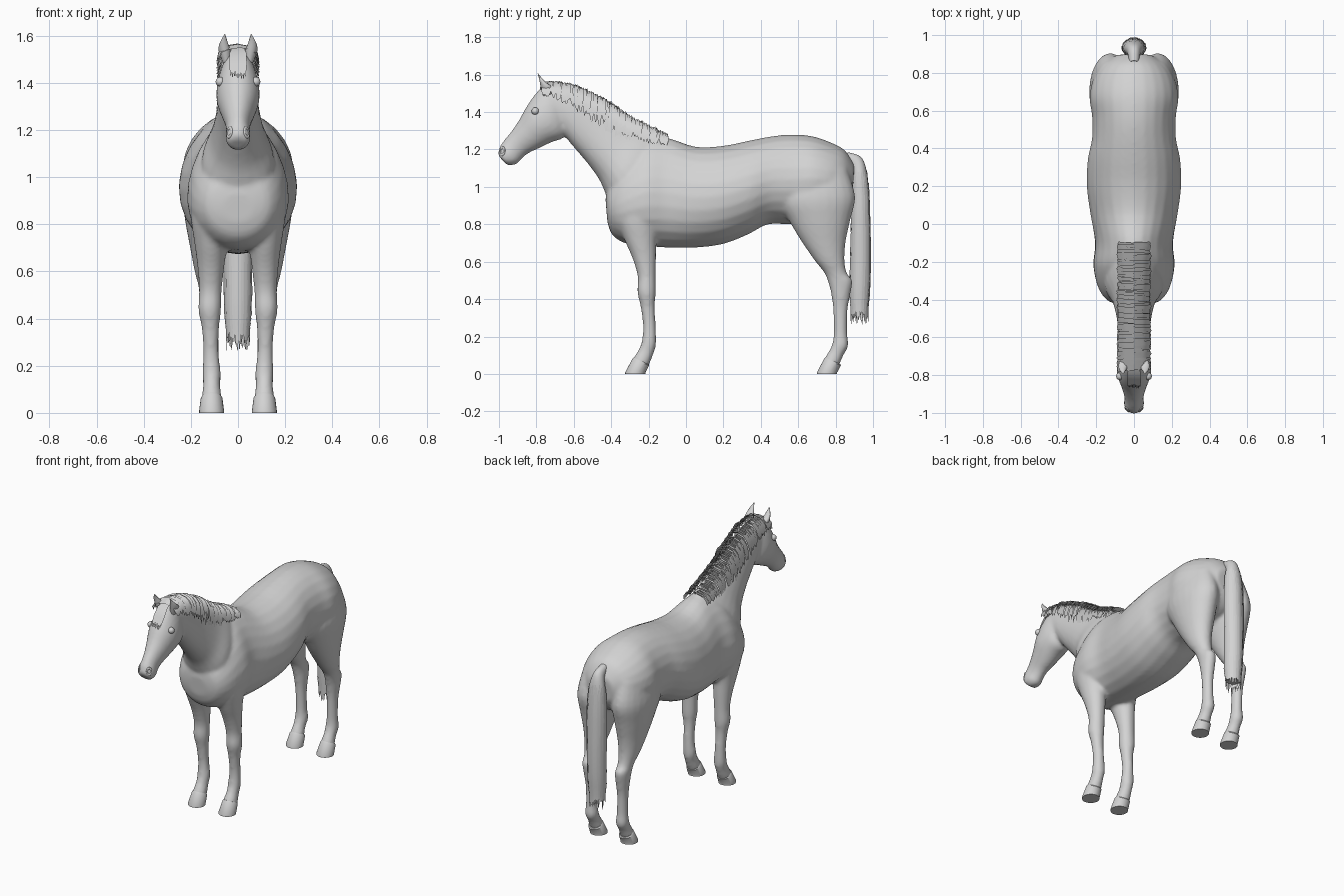
import bpy, bmesh, math, random
from mathutils import Vector

random.seed(4)
coat = bpy.data.materials.new("grey coat")
coat.diffuse_color = (0.65, 0.65, 0.65, 1)


def spline(rows, t):
    """Catmull-Rom interpolation through rows of numbers, t counted in rows."""
    i = min(int(t), len(rows) - 2)
    f = t - i
    p = [rows[max(0, min(len(rows) - 1, i + k))] for k in (-1, 0, 1, 2)]
    return [0.5 * (2 * b + (c - a) * f + (2 * a - 5 * b + 4 * c - d) * f * f
                   + (3 * b - a - 3 * c + d) * f ** 3) for a, b, c, d in zip(*p)]


def loft(bm, rows, cx=0.0, sides=24, steps=4):
    """Closed tube; a row is edge A (y, z), edge B (y, z), half width, taper, x centre."""
    rings = []
    n = (len(rows) - 1) * steps
    for s in range(n + 1):
        ay, az, by, bz, w, k, x0 = spline(rows, s / steps)
        ring = []
        for j in range(sides):
            a = 2 * math.pi * j / sides
            m = (1 + math.sin(a)) / 2
            x = cx * x0 + max(w, .002) * math.cos(a) * (1 - k * math.sin(a))
            ring.append(bm.verts.new((x, by + (ay - by) * m, bz + (az - bz) * m)))
        rings.append(ring)
    faces = [bm.faces.new((p[j], p[(j + 1) % sides], q[(j + 1) % sides], q[j]))
             for p, q in zip(rings, rings[1:]) for j in range(sides)]
    faces += [bm.faces.new(rings[0]), bm.faces.new(rings[-1])]
    bmesh.ops.recalc_face_normals(bm, faces=faces)


def lock(bm, path, side, width):
    """Thin tapering ribbon of hair along a path."""
    prev = None
    for i, p in enumerate(path):
        h = side * width * (0.5 if i < len(path) - 1 else 0.12)
        cur = (bm.verts.new(p - h), bm.verts.new(p + h))
        if prev:
            bm.faces.new((prev[0], prev[1], cur[1], cur[0]))
        prev = cur


def finish(bm, name, angle=None):
    me = bpy.data.meshes.new(name)
    bm.to_mesh(me)
    bm.free()
    me.materials.append(coat)
    ob = bpy.data.objects.new(name, me)
    bpy.context.collection.objects.link(ob)
    if angle:
        bpy.ops.object.select_all(action='DESELECT')
        ob.select_set(True)
        bpy.context.view_layer.objects.active = ob
        bpy.ops.object.shade_smooth_by_angle(angle=math.radians(angle))
    return ob


torso = [(-.43, .93, -.42, .81, .07, 0, 0), (-.415, 1.02, -.395, .745, .14, 0, 0),
         (-.34, 1.14, -.33, .70, .19, .1, 0), (-.22, 1.25, -.22, .685, .212, .2, 0),
         (-.1, 1.262, -.1, .675, .203, .2, 0), (.05, 1.215, .05, .675, .23, .1, 0),
         (.2, 1.22, .2, .695, .25, .05, 0), (.35, 1.25, .33, .745, .245, .05, 0),
         (.47, 1.272, .44, .80, .222, .05, 0), (.57, 1.28, .57, .80, .222, .05, 0),
         (.68, 1.27, .66, .82, .235, .05, 0), (.78, 1.235, .76, .84, .215, .05, 0),
         (.85, 1.195, .84, .88, .165, .05, 0), (.9, 1.12, .89, .95, .09, 0, 0)]
neck = [(-.1, 1.26, -.38, .84, .15, .3, 0), (-.17, 1.295, -.425, .95, .145, .35, 0),
        (-.28, 1.35, -.465, 1.04, .112, .3, 0), (-.4, 1.425, -.53, 1.13, .092, .25, 0),
        (-.52, 1.495, -.59, 1.2, .082, .2, 0), (-.63, 1.535, -.64, 1.26, .077, .1, 0),
        (-.72, 1.545, -.7, 1.32, .07, 0, 0)]
head = [(-.7, 1.54, -.62, 1.4, .05, 0, 0), (-.765, 1.535, -.63, 1.31, .075, 0, 0),
        (-.815, 1.485, -.655, 1.262, .09, 0, 0), (-.858, 1.42, -.72, 1.238, .09, 0, 0),
        (-.897, 1.35, -.785, 1.207, .072, 0, 0), (-.935, 1.295, -.845, 1.178, .056, 0, 0),
        (-.968, 1.255, -.88, 1.148, .05, 0, 0), (-.993, 1.22, -.905, 1.122, .054, 0, 0),
        (-1.004, 1.18, -.95, 1.115, .044, 0, 0), (-.998, 1.16, -.968, 1.13, .025, 0, 0)]
front_leg = [(-.36, .97, -.13, .97, .07, 0, .13), (-.365, .83, -.145, .83, .08, 0, .12),
             (-.33, .72, -.158, .72, .07, 0, .115), (-.287, .62, -.16, .62, .057, 0, .115),
             (-.258, .52, -.162, .52, .048, 0, .117), (-.26, .44, -.162, .43, .048, 0, .12),
             (-.243, .36, -.167, .36, .037, 0, .117), (-.23, .26, -.162, .26, .033, 0, .115),
             (-.235, .18, -.16, .16, .039, 0, .112), (-.253, .13, -.173, .11, .036, 0, .112),
             (-.28, .085, -.195, .055, .042, 0, .112), (-.29, .05, -.21, .03, .042, 0, .112)]
hind_leg = [(.52, 1.05, .86, 1.1, .09, 0, .12), (.49, .93, .905, .95, .112, 0, .125),
            (.55, .82, .878, .82, .1, 0, .125), (.61, .72, .853, .7, .08, 0, .125),
            (.685, .61, .848, .6, .06, 0, .125), (.74, .54, .862, .535, .046, 0, .122),
            (.763, .48, .89, .5, .043, 0, .12), (.777, .42, .88, .43, .04, 0, .117),
            (.787, .34, .864, .34, .033, 0, .115), (.79, .22, .862, .22, .033, 0, .113),
            (.782, .16, .868, .15, .039, 0, .112), (.763, .12, .842, .1, .036, 0, .112),
            (.742, .085, .822, .055, .042, 0, .112), (.73, .05, .81, .03, .042, 0, .112)]

# Skin: overlapping tubes fused into one smooth surface
bm = bmesh.new()
for rows in (torso, neck, head):
    loft(bm, rows)
for s in (-1, 1):
    loft(bm, front_leg, s)
    loft(bm, hind_leg, s)
body = finish(bm, "body")
rm = body.modifiers.new("fuse", 'REMESH')
rm.mode, rm.voxel_size, rm.use_smooth_shade = 'VOXEL', .011, True
sm = body.modifiers.new("soften", 'SMOOTH')
sm.factor, sm.iterations = .5, 6

# Hooves with a rim at the top and a flat sole
bm = bmesh.new()
for s in (-1, 1):
    for y in (-.325, .7):
        loft(bm, [(y + .045, .088, y + .125, .052, .04, 0, .112),
                  (y + .038, .08, y + .128, .045, .046, 0, .112),
                  (y, .008, y + .108, .008, .053, 0, .112),
                  (y, 0, y + .108, 0, .053, 0, .112)], s, steps=1)
finish(bm, "hooves", 35)

# Ears
bm = bmesh.new()
for s in (-1, 1):
    loft(bm, [(-.765, 1.485, -.705, 1.5, .02, 0, .048), (-.777, 1.535, -.715, 1.535, .026, 0, .056),
              (-.785, 1.575, -.75, 1.56, .018, 0, .06), (-.794, 1.607, -.79, 1.605, .002, 0, .056)],
         s, sides=12)
finish(bm, "ears", 50)

# Eyes and nostril rims
for s, side in ((-1, "left"), (1, "right")):
    bpy.ops.mesh.primitive_uv_sphere_add(segments=16, ring_count=10, radius=.02,
                                         location=(s * .075, -.806, 1.405))
    bpy.context.object.name = side + "_eye"
    bpy.ops.object.shade_smooth()
    bpy.context.object.data.materials.append(coat)
    bpy.ops.mesh.primitive_torus_add(major_radius=.014, minor_radius=.005, major_segments=16,
                                     minor_segments=8, location=(s * .036, -.981, 1.19),
                                     rotation=(math.radians(80), 0, s * math.radians(50)))
    bpy.context.object.name = side + "_nostril"
    bpy.context.object.scale.y = 1.4
    bpy.ops.object.shade_smooth()
    bpy.context.object.data.materials.append(coat)

# Mane: overlapping locks hanging from the crest on both sides
crest = [(-.11, 1.272, .05), (-.2, 1.315, .08), (-.3, 1.365, .115), (-.4, 1.432, .145),
         (-.5, 1.49, .14), (-.6, 1.533, .11), (-.7, 1.552, .08), (-.76, 1.55, .06)]
bm = bmesh.new()
for s in (-1, 1):
    for i in range(90):
        y, z, drop = spline(crest, i / 89 * (len(crest) - 1))
        g = random.uniform(0, .006)
        d = drop * random.uniform(.8, 1.1)
        shape = [(-.002, .004), (.04, -.06 * d), (.066, -.28 * d), (.08, -.6 * d), (.086, -d)]
        lean = random.uniform(-.012, .012)
        path = [Vector((s * (x + g * (x > 0)), y + lean * k / 4, z + dz + g))
                for k, (x, dz) in enumerate(shape)]
        lock(bm, path, Vector((0, 1, .5)).normalized(), random.uniform(.018, .034))
finish(bm, "mane", 60)

# Forelock between the ears
bm = bmesh.new()
for i in range(9):
    x = (i - 4) * .007
    e = random.uniform(.8, 1.1)
    path = [Vector((x * .6, -.74, 1.553)), Vector((x, -.79, 1.53)),
            Vector((x * 1.1, -.828, 1.482)), Vector((x * 1.1, -.828 - .04 * e, 1.482 - .06 * e))]
    lock(bm, path, Vector((1, 0, 0)), .014)
finish(bm, "forelock", 60)

# Tail: solid core covered in long ragged strands
tail = [(.84, 1.14, .865, 1.185, .025, 0, 0), (.88, 1.1, .94, 1.155, .035, 0, 0),
        (.887, 1.02, .972, 1.045, .055, 0, 0), (.885, .85, .982, .85, .062, 0, 0),
        (.88, .6, .986, .6, .058, 0, 0), (.877, .42, .98, .42, .055, 0, 0),
        (.885, .33, .97, .33, .045, 0, 0)]
bm = bmesh.new()
loft(bm, tail)
finish(bm, "tail_core", 60)
bm = bmesh.new()
for i in range(64):
    a = 2 * math.pi * i / 64 + random.uniform(-.05, .05)
    swell = random.uniform(1.0, 1.07)
    path = []
    for t in (1.6 + random.random() * .6, 2.5, 3, 3.5, 4, 4.5, 5, 5.6):
        ay, az, by, bz, w, k, _ = spline(tail, t)
        m = .5 + .5 * swell * math.sin(a)
        path.append(Vector((swell * w * math.cos(a), by + (ay - by) * m, bz + (az - bz) * m)))
    path.append(Vector((path[-1].x, path[-1].y, random.uniform(.265, .32))))
    lock(bm, path, Vector((-math.sin(a), -math.cos(a), 0)), random.uniform(.007, .013))
finish(bm, "tail_strands", 60)
